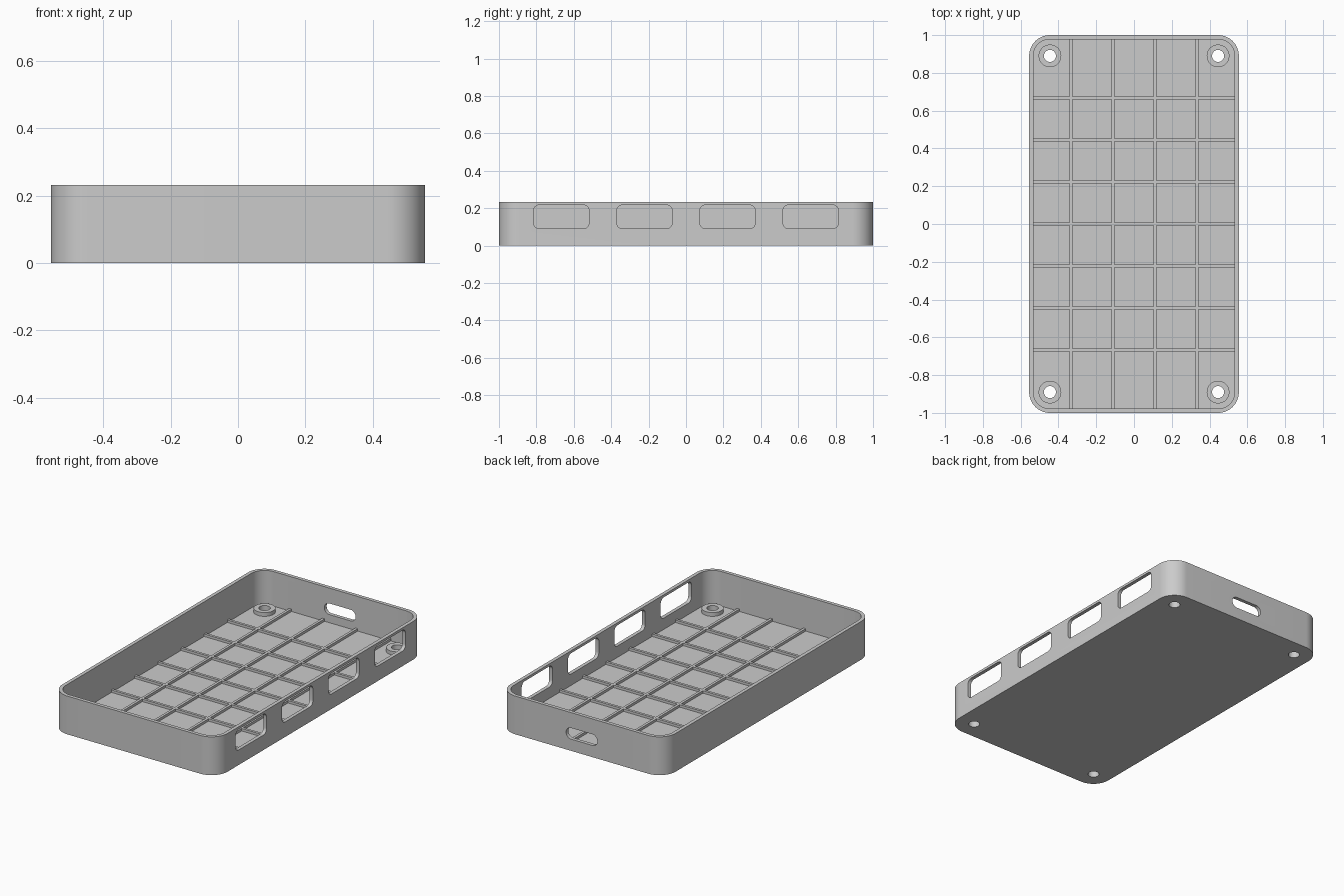
import bpy, math
from mathutils import Matrix, Vector

if "Cube" in bpy.data.objects:
    bpy.data.objects.remove(bpy.data.objects["Cube"], do_unlink=True)

HALF_X, HALF_Y, HEIGHT = 0.555, 1.0, 0.232
WALL, RADIUS, FLOOR = 0.022, 0.11, 0.022
RIB_TOP, RIB_WIDTH, PITCH = 0.037, 0.016, 0.2222
BOSS_TOP = 0.045

grey = bpy.data.materials.new("plain grey")
grey.use_nodes = True
grey.diffuse_color = (0.6, 0.6, 0.6, 1)
grey.node_tree.nodes["Principled BSDF"].inputs["Base Color"].default_value = (0.6, 0.6, 0.6, 1)


def add_mesh(name, verts, faces):
    mesh = bpy.data.meshes.new(name)
    mesh.from_pydata(verts, [], faces)
    mesh.materials.append(grey)
    obj = bpy.data.objects.new(name, mesh)
    bpy.context.collection.objects.link(obj)
    return obj


def rounded_prism(name, half_w, half_h, radius, depth, matrix, seg=16):
    """Rounded rectangle in local xy, extruded from local z = 0 to depth."""
    ring = []
    for i, (sx, sy) in enumerate([(1, 1), (-1, 1), (-1, -1), (1, -1)]):
        for k in range(seg + 1):
            a = (i + k / seg) * math.pi / 2
            p = (sx * (half_w - radius) + radius * math.cos(a),
                 sy * (half_h - radius) + radius * math.sin(a))
            # full-round ends would repeat a point
            if not ring or math.dist(p, ring[-1]) > 1e-5:
                ring.append(p)
    if math.dist(ring[0], ring[-1]) < 1e-5:
        ring.pop()
    n = len(ring)
    verts = [matrix @ Vector((x, y, z)) for z in (0, depth) for x, y in ring]
    faces = [list(range(n))[::-1], list(range(n, 2 * n))]
    faces += [[i, (i + 1) % n, n + (i + 1) % n, n + i] for i in range(n)]
    return add_mesh(name, verts, faces)


def box(name, x0, x1, y0, y1, z0, z1):
    center = Matrix.Translation(((x0 + x1) / 2, (y0 + y1) / 2, z0))
    verts = [center @ Vector((sx * (x1 - x0) / 2, sy * (y1 - y0) / 2, z))
             for z in (0, z1 - z0) for sx, sy in [(1, 1), (-1, 1), (-1, -1), (1, -1)]]
    faces = [[3, 2, 1, 0], [4, 5, 6, 7]] + [[i, (i + 1) % 4, 4 + (i + 1) % 4, 4 + i] for i in range(4)]
    return add_mesh(name, verts, faces)


def select(obj):
    bpy.ops.object.select_all(action="DESELECT")
    obj.select_set(True)
    bpy.context.view_layer.objects.active = obj


def cut(obj, cutter):
    select(obj)
    mod = obj.modifiers.new("cut", "BOOLEAN")
    mod.operation, mod.solver, mod.object = "DIFFERENCE", "EXACT", cutter
    bpy.ops.object.modifier_apply(modifier=mod.name)
    bpy.data.objects.remove(cutter, do_unlink=True)


def smooth(obj):
    select(obj)
    bpy.ops.object.shade_smooth_by_angle(angle=math.radians(30))


at = Matrix.Translation

# Open tray
tray = rounded_prism("tray", HALF_X, HALF_Y, RADIUS, HEIGHT, at((0, 0, 0)))
cut(tray, rounded_prism("cavity", HALF_X - WALL, HALF_Y - WALL, RADIUS - WALL, HEIGHT, at((0, 0, FLOOR))))

# Four rounded windows in the left wall
facing_x = Matrix(((0, 0, 1, 0), (1, 0, 0, 0), (0, 1, 0, 0), (0, 0, 0, 1)))
for k in (-3, -1, 1, 3):
    cut(tray, rounded_prism("window", 0.148, 0.063, 0.03, 0.2,
                            at((HALF_X - 0.1, k * PITCH, 0.154)) @ facing_x, 8))

# Round-ended slot in the back wall
facing_y = Matrix.Rotation(math.pi / 2, 4, "X")
cut(tray, rounded_prism("slot", 0.105, 0.034, 0.034, 0.2, at((0, HALF_Y + 0.1, 0.105)) @ facing_y, 10))

# Screw bosses with holes through the floor
for sx, side in ((1, "left"), (-1, "right")):
    for sy, end in ((1, "back"), (-1, "front")):
        x, y = sx * 0.445, sy * 0.89
        boss = rounded_prism(f"boss_{end}_{side}", 0.06, 0.06, 0.06, BOSS_TOP - FLOOR, at((x, y, FLOOR)), 10)
        for part in (tray, boss):
            cut(part, rounded_prism("hole", 0.032, 0.032, 0.032, 0.2, at((x, y, -0.1)), 8))
        smooth(boss)
smooth(tray)

# Floor ribs: long ones run front to back, short ones fill between them
inner_x, inner_y, w = HALF_X - WALL, HALF_Y - WALL, RIB_WIDTH / 2
columns = [k * PITCH for k in (-1.5, -0.5, 0.5, 1.5)]
for x in columns:
    box("long_rib", x - w, x + w, -inner_y, inner_y, FLOOR, RIB_TOP)
starts = [-inner_x] + [x + w for x in columns]
ends = [x - w for x in columns] + [inner_x]
for row in range(-3, 4):
    y = row * PITCH
    for x0, x1 in zip(starts, ends):
        box("cross_rib", x0, x1, y - w, y + w, FLOOR, RIB_TOP)
